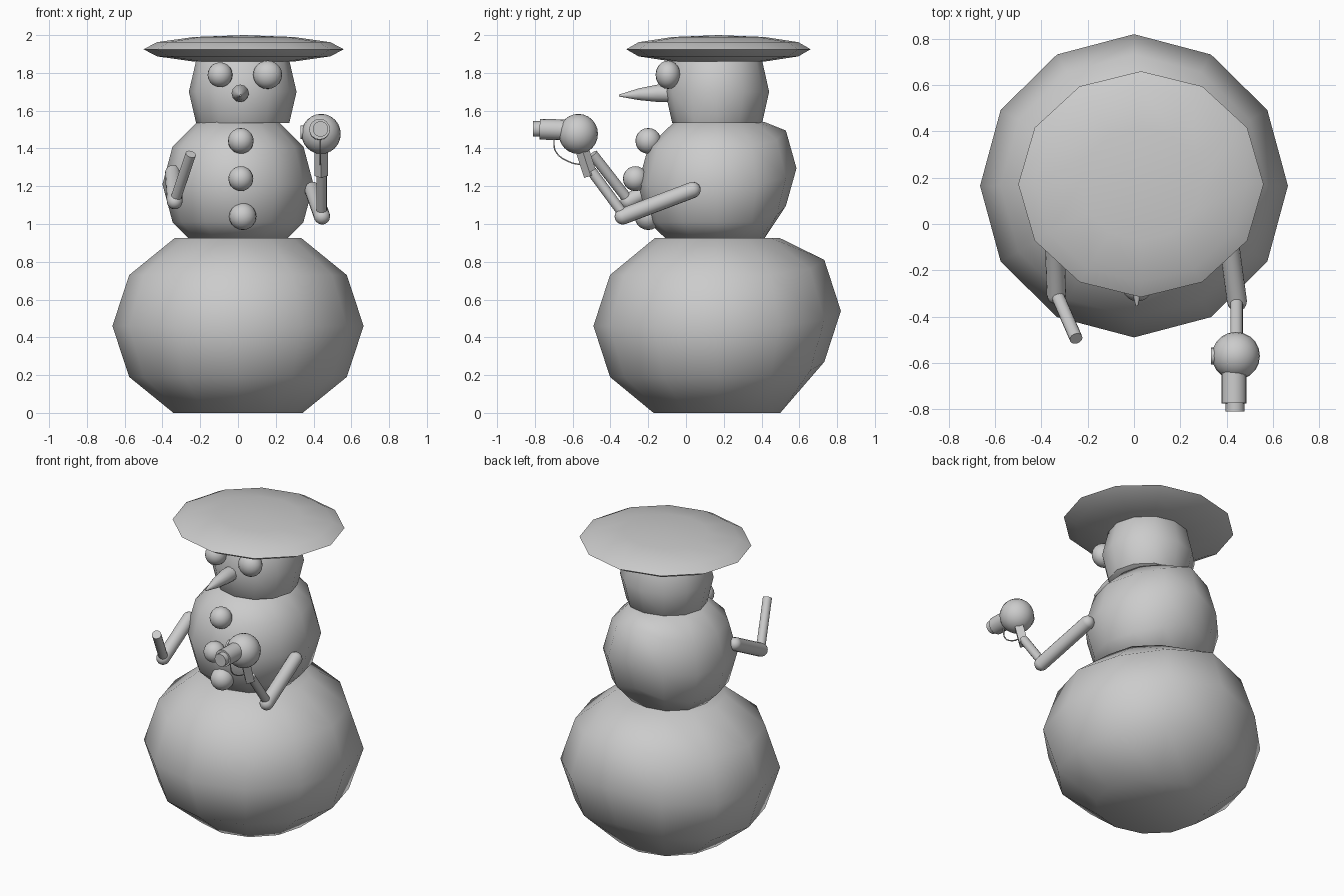
import bpy, bmesh, math
from mathutils import Vector, Matrix

if "Cube" in bpy.data.objects:
    bpy.data.objects.remove(bpy.data.objects["Cube"])


def finish(bm, name, angle=60):
    bmesh.ops.recalc_face_normals(bm, faces=bm.faces)
    me = bpy.data.meshes.new(name)
    bm.to_mesh(me)
    bm.free()
    ob = bpy.data.objects.new(name, me)
    bpy.context.collection.objects.link(ob)
    bpy.ops.object.select_all(action='DESELECT')
    ob.select_set(True)
    bpy.context.view_layer.objects.active = ob
    bpy.ops.object.shade_smooth_by_angle(angle=math.radians(angle))
    return ob


def ball(name, loc, size, seg=12, rings=6, zmin=None, zmax=None, lift=0):
    """Ellipsoid; optional flat cuts at zmin / zmax and a lifted back."""
    bm = bmesh.new()
    bmesh.ops.create_uvsphere(bm, u_segments=seg, v_segments=rings, radius=1)
    for v in bm.verts:
        up = 0
        if lift and abs(v.co.z) < 0.6 and v.co.y > 0:
            slant = abs(v.co.x) / v.co.y
            up = lift if slant < 0.1 else lift * 0.4 if slant < 0.7 else 0
        v.co = Vector(loc) + v.co * Vector((0, 0, 0)).dot(v.co) + Vector(
            [c * s for c, s in zip(v.co, size)]) + Vector((0, 0, up))
    for z, n in ((zmin, -1), (zmax, 1)):
        if z is not None:
            cut = bmesh.ops.bisect_plane(
                bm, geom=bm.verts[:] + bm.edges[:] + bm.faces[:],
                plane_co=(0, 0, z), plane_no=(0, 0, n), clear_outer=True)
            rim = [e for e in cut['geom_cut'] if isinstance(e, bmesh.types.BMEdge)]
            bmesh.ops.contextual_create(bm, geom=rim)
    return finish(bm, name)


def rod(name, a, b, r1, r2=None, seg=16, round_a=False, round_b=False):
    """Cylinder or cone from a to b, with optional rounded ends."""
    a, b = Vector(a), Vector(b)
    r2 = r1 if r2 is None else r2
    rot = (b - a).to_track_quat('Z', 'Y').to_matrix().to_4x4()
    bm = bmesh.new()
    bmesh.ops.create_cone(bm, cap_ends=True, segments=seg, radius1=r1, radius2=r2,
                          depth=(b - a).length,
                          matrix=Matrix.Translation((a + b) / 2) @ rot)
    for p, r, on in ((a, r1, round_a), (b, r2, round_b)):
        if on:
            bmesh.ops.create_uvsphere(bm, u_segments=seg, v_segments=8, radius=r,
                                      matrix=Matrix.Translation(p) @ rot)
    return finish(bm, name, 40)


# Snow balls and flat hat
ball("lower_body", (0, .165, .46), (.665, .655, .54), zmin=0, zmax=.925, lift=.08)
ball("upper_body", (0, .165, 1.21), (.40, .42, .40), zmin=.92, zmax=1.54, lift=.085)
ball("head", (.025, .165, 1.70), (.285, .275, .33), zmin=1.535, zmax=1.9)
ball("hat", (.03, .172, 1.925), (.53, .488, .075))

# Eyes
ball("left_eye", (-.095, -.095, 1.79), (.066, .066, .066), 20, 10)
ball("right_eye", (.157, -.095, 1.79), (.077, .066, .075), 20, 10)

# Carrot nose, slightly drooping
nose = [(-.06, 1.69, .046), (-.15, 1.692, .046), (-.25, 1.687, .031), (-.355, 1.68, .005)]
bm = bmesh.new()
loops = []
for y, z, r in nose:
    loops.append([bm.verts.new((.012 + r * math.cos(i * math.pi / 6), y,
                                z + r * math.sin(i * math.pi / 6))) for i in range(12)])
for p, q in zip(loops, loops[1:]):
    for i in range(12):
        bm.faces.new((p[i], p[(i + 1) % 12], q[(i + 1) % 12], q[i]))
bm.faces.new(loops[0])
bm.faces.new(loops[-1])
finish(bm, "nose")

# Buttons
for i, (x, y, z, r) in enumerate([(.015, -.2, 1.44, .068), (.015, -.268, 1.24, .066),
                                  (.025, -.2, 1.04, .072)]):
    ball(f"button_{i + 1}", (x, y, z), (r, r, r), 20, 10)

# Arms
rod("left_upper_arm", (-.345, -.02, 1.27), (-.335, -.305, 1.12), .042, round_a=True, round_b=True)
rod("left_forearm", (-.335, -.3, 1.12), (-.25, -.495, 1.37), .028)
rod("right_upper_arm", (.395, .035, 1.18), (.445, -.335, 1.04), .043, round_a=True, round_b=True)
rod("right_forearm", (.443, -.33, 1.05), (.443, -.50, 1.28), .027)

# Hand-held blower: housing, barrel, nozzle, side vent, handle
ball("blower_housing", (.44, -.57, 1.477), (.104, .104, .106), 20, 12)
rod("blower_barrel", (.432, -.60, 1.497), (.432, -.775, 1.502), .055)
rod("blower_nozzle", (.437, -.76, 1.503), (.437, -.81, 1.503), .041)
rod("blower_vent", (.36, -.57, 1.485), (.332, -.57, 1.485), .036)
rod("blower_handle", (.44, -.505, 1.255), (.44, -.555, 1.41), .036, seg=4)

# Thin trigger guard
cu = bpy.data.curves.new("trigger_guard", 'CURVE')
cu.dimensions = '3D'
cu.bevel_depth = .004
cu.bevel_resolution = 1
sp = cu.splines.new('BEZIER')
pts = [(-.70, 1.45), (-.69, 1.385), (-.62, 1.33), (-.52, 1.31)]
sp.bezier_points.add(len(pts) - 1)
for p, (y, z) in zip(sp.bezier_points, pts):
    p.co = (.435, y, z)
    p.handle_left_type = p.handle_right_type = 'AUTO'
bpy.context.collection.objects.link(bpy.data.objects.new("trigger_guard", cu))
